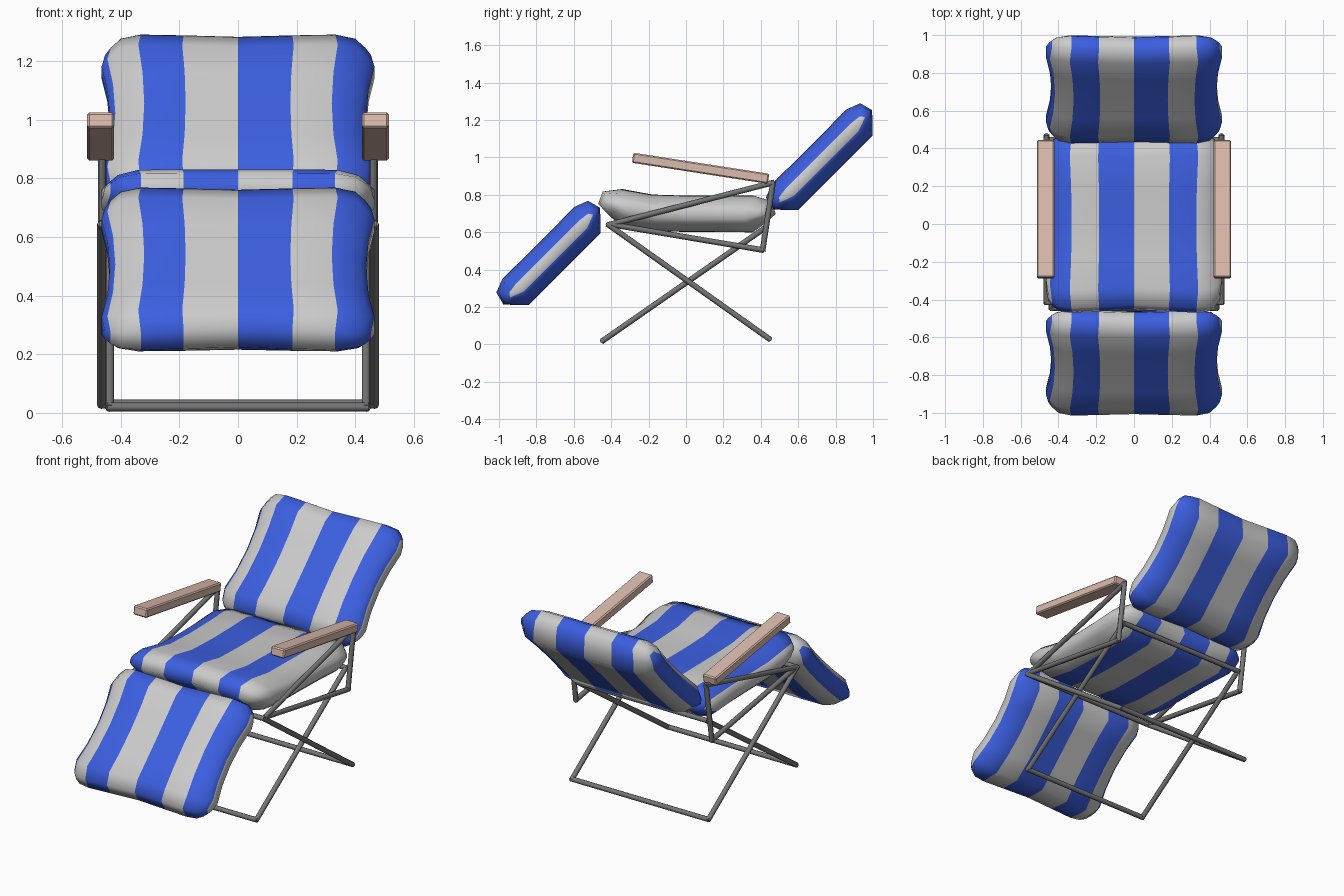
import bpy, bmesh, math
from mathutils import Vector, Matrix

if "Cube" in bpy.data.objects:
    bpy.data.objects.remove(bpy.data.objects["Cube"])


def material(name, rgb):
    m = bpy.data.materials.new(name)
    m.diffuse_color = (*rgb, 1)
    m.use_nodes = True
    m.node_tree.nodes["Principled BSDF"].inputs["Base Color"].default_value = m.diffuse_color
    return m


BLUE = material("blue_fabric", (0.045, 0.115, 0.75))
PALE = material("pale_fabric", (0.55, 0.55, 0.55))
STEEL = material("steel", (0.18, 0.18, 0.18))
WOOD = material("wood", (0.72, 0.5, 0.42))


def finish(bm, name, mats, smooth):
    bmesh.ops.recalc_face_normals(bm, faces=bm.faces)
    me = bpy.data.meshes.new(name)
    bm.to_mesh(me)
    bm.free()
    for m in mats:
        me.materials.append(m)
    for p in me.polygons:
        p.use_smooth = True
    me.set_sharp_from_angle(angle=math.radians(smooth))
    ob = bpy.data.objects.new(name, me)
    bpy.context.collection.objects.link(ob)
    return ob


# Striped cushion: rings of a pillow profile lofted across x
# columns: x, length scale, thickness scale
COLS = [(0.0, 0.965, 1.0), (0.19, 0.985, 1.0), (0.34, 1.0, 0.98),
        (0.41, 0.98, 0.8), (0.445, 0.92, 0.5), (0.465, 0.86, 0.3)]
COLS = [(-x, a, b) for x, a, b in COLS[:0:-1]] + COLS
UPPER = [(0.0, 0.97), (0.4, 0.98), (0.75, 1.0), (0.95, 0.72)]
LOWER = [(0.0, 1.0), (0.4, 1.0), (0.75, 1.0), (0.88, 0.52)]


def mirrored(half):
    return [(-u, v) for u, v in half[:0:-1]] + half


def cushion(name, length, thick, y, z, tilt, stripes, pinch, lip=0.0):
    top, low = mirrored(UPPER), mirrored(LOWER)
    prof = top + [(1, 0)] + [(u, -v) for u, v in reversed(low)] + [(-1, 0)]
    place = Matrix.Translation((0, y, z)) @ Matrix.Rotation(math.radians(tilt), 4, 'X')
    bm = bmesh.new()
    rings = []
    for x, ls, ts in COLS:
        ring = []
        for u, v in prof:
            px = x * (1 - pinch * max(0, 1 - (u / 0.75) ** 2))
            if abs(u) > 0.9:
                px *= 0.975
            pz = v * ts * thick / 2 + lip * max(0, -u - 0.35)
            ring.append(bm.verts.new(place @ Vector((px, u * ls * length / 2, pz))))
        rings.append(ring)
    n = len(prof)
    for c in range(len(rings) - 1):
        for i in range(n):
            f = bm.faces.new((rings[c][i], rings[c][(i + 1) % n],
                              rings[c + 1][(i + 1) % n], rings[c + 1][i]))
            f.material_index = int(stripes[c])
    # end caps bridged across the thin edge
    for ring, s in ((rings[0], stripes[0]), (rings[-1], stripes[-1])):
        m = len(top)
        for i in range(m - 1):
            f = bm.faces.new((ring[i], ring[i + 1], ring[2 * m - 1 - i], ring[2 * m - i]))
            f.material_index = int(s)
        for tri in ((m - 1, m, m + 1), (0, 2 * m, 2 * m + 1)):
            f = bm.faces.new([ring[k] for k in tri])
            f.material_index = int(s)
    return finish(bm, name, [PALE, BLUE], 75)


# stripe codes run from left to right, 1 = blue, last one is the right side
cushion("back_cushion", 0.75, 0.2, 0.729, 0.988, 45, "10010101110", 0.06)
cushion("leg_cushion", 0.73, 0.2, -0.719, 0.473, 45, "10010101110", 0.06)
cushion("seat_cushion", 0.95, 0.197, 0.005, 0.7, -0.3, "01101010000", 0.03, 0.075)


# Steel tube frame
def tubes(name, paths, r=0.015):
    bm = bmesh.new()
    for a, b in paths:
        a, b = Vector(a), Vector(b)
        d = b - a
        mat = Matrix.Translation((a + b) / 2) @ d.to_track_quat('Z', 'Y').to_matrix().to_4x4()
        bmesh.ops.create_cone(bm, cap_ends=True, segments=8, radius1=r, radius2=r,
                              depth=d.length + r, matrix=mat)
    return finish(bm, name, [STEEL], 50)


def leg_loop(name, x, foot, head):
    c = [(-x, *foot), (x, *foot), (x, *head), (-x, *head)]
    tubes(name, [(c[i], c[(i + 1) % 4]) for i in range(4)])


leg_loop("front_foot_leg_frame", 0.437, (-0.445, 0.02), (0.425, 0.625))
leg_loop("rear_foot_leg_frame", 0.465, (0.445, 0.03), (-0.415, 0.64))

for side, s in (("left", -1), ("right", 1)):
    front, low, high = (s * 0.463, -0.405, 0.642), (s * 0.463, 0.41, 0.505), (s * 0.463, 0.465, 0.865)
    tubes(side + "_arm_support", [(front, low), (low, high), (high, front)], 0.015)

    # Wooden armrest, sloping down to the back
    bm = bmesh.new()
    bmesh.ops.create_cube(bm, size=1)
    bmesh.ops.scale(bm, vec=(0.092, 0.735, 0.054), verts=bm.verts)
    bmesh.ops.bevel(bm, geom=bm.edges[:], offset=0.007, segments=1, affect='EDGES')
    bm.transform(Matrix.Translation((s * 0.468, 0.078, 0.942)) @ Matrix.Rotation(math.radians(-8.8), 4, 'X'))
    finish(bm, side + "_armrest", [WOOD], 25)
